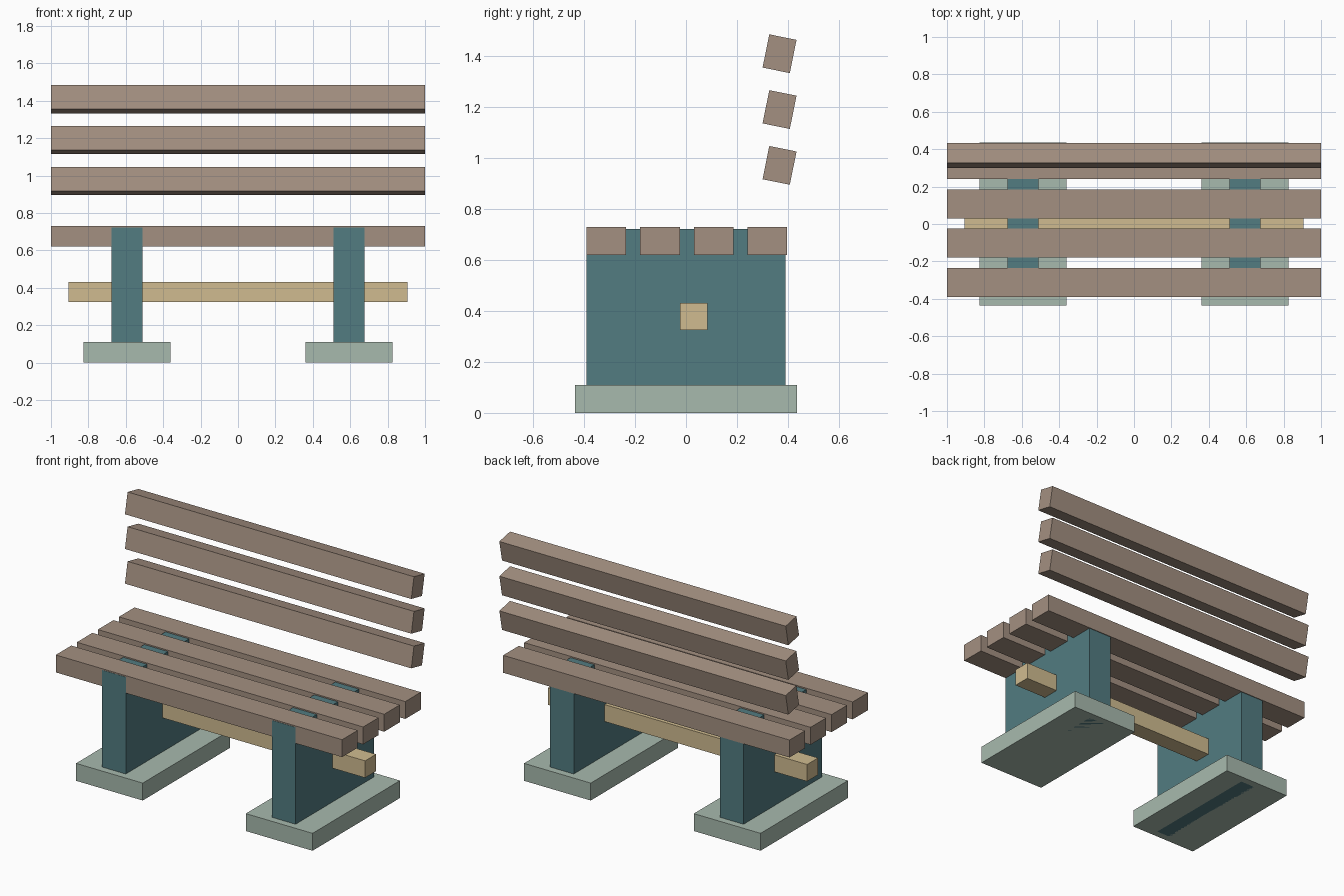
import bpy
import bmesh
from mathutils import Matrix

if "Cube" in bpy.data.objects:
    bpy.data.objects.remove(bpy.data.objects["Cube"])


def material(name, rgb):
    m = bpy.data.materials.new(name)
    m.diffuse_color = (*rgb, 1)
    m.use_nodes = True
    m.node_tree.nodes["Principled BSDF"].inputs["Base Color"].default_value = m.diffuse_color
    return m


WOOD = material("brown_wood", (0.37, 0.28, 0.22))
TEAL = material("teal_paint", (0.085, 0.20, 0.22))
SAGE = material("sage_stone", (0.39, 0.49, 0.42))
TAN = material("tan_wood", (0.63, 0.50, 0.28))


def box(name, centre, size, mat, tilt=0.0):
    """Box of a given size, tilted about the x axis."""
    bm = bmesh.new()
    bmesh.ops.create_cube(bm, size=1, matrix=Matrix.Diagonal((*size, 1)))
    mesh = bpy.data.meshes.new(name)
    bm.to_mesh(mesh)
    bm.free()
    mesh.materials.append(mat)
    obj = bpy.data.objects.new(name, mesh)
    obj.location = centre
    obj.rotation_euler.x = tilt
    bpy.context.collection.objects.link(obj)
    return obj


# Seat slats, front to back
for i in range(4):
    box(f"seat_slat_{i + 1}", (0, -0.312 + 0.21 * i, 0.675), (2, 0.155, 0.11), WOOD)

# Backrest slats, leaning backwards
for i in range(3):
    box(f"back_slat_{i + 1}", (0, 0.367, 0.971 + 0.219 * i), (2, 0.109, 0.133), WOOD, -0.2)

# Legs and feet on both sides
for side, x in (("left", -0.593), ("right", 0.593)):
    box(f"{side}_leg", (x, 0, 0.361), (0.166, 0.782, 0.722), TEAL)
    box(f"{side}_foot", (x, 0, 0.055), (0.466, 0.872, 0.11), SAGE)

# Stretcher beam through both legs
box("stretcher_beam", (0, 0.03, 0.378), (1.81, 0.109, 0.107), TAN)
